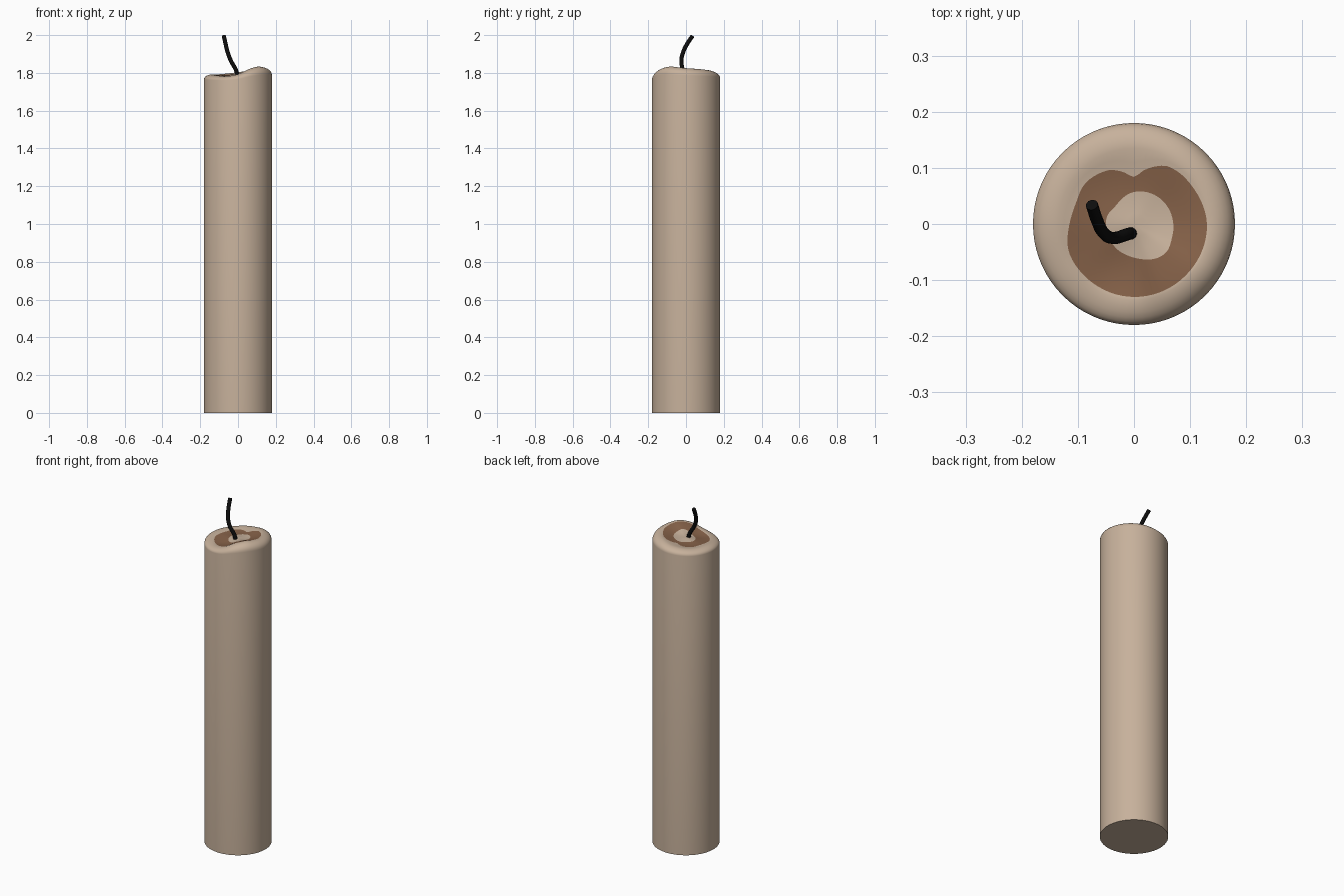
import bpy, bmesh, math

if "Cube" in bpy.data.objects:
    bpy.data.objects.remove(bpy.data.objects["Cube"])

def material(name, rgb):
    m = bpy.data.materials.new(name)
    m.diffuse_color = (*rgb, 1)
    m.use_nodes = True
    m.node_tree.nodes["Principled BSDF"].inputs["Base Color"].default_value = m.diffuse_color
    return m

wax = material("beige wax", (0.57, 0.44, 0.33))
melted = material("brown melted wax", (0.235, 0.12, 0.065))
black = material("burnt black", (0.004, 0.004, 0.004))

def around(table, deg):
    """Smooth periodic interpolation of (degrees, value) pairs."""
    n = len(table)
    for i in range(n):
        a0, v1 = table[i]
        a1, v2 = table[(i + 1) % n]
        span = (a1 - a0) % 360
        d = (deg - a0) % 360
        if d < span:
            t = d / span
            v0, v3 = table[i - 1][1], table[(i + 2) % n][1]
            return 0.5 * (2 * v1 + (v2 - v0) * t + (2 * v0 - 5 * v1 + 4 * v2 - v3) * t * t
                          + (3 * v1 - v0 - 3 * v2 + v3) * t ** 3)

# Uneven rim height and the outlines of the melted ring, by angle
RIM = [(0, 1.825), (30, 1.82), (60, 1.814), (90, 1.803), (135, 1.793), (180, 1.792),
       (215, 1.786), (245, 1.783), (270, 1.793), (295, 1.82), (320, 1.833), (340, 1.83)]
OUTER = [(0, .13), (30, .124), (60, .119), (78, .1), (90, .084), (102, .095), (115, .106),
         (140, .113), (160, .11), (180, .115), (202, .126), (230, .128), (270, .13), (315, .13)]
INNER = [(0, .07), (45, .065), (90, .057), (135, .046), (165, .05), (200, .05),
         (235, .054), (270, .06), (315, .076), (340, .072)]
R, FLAT, CENTRE, N = 0.18, 0.135, 1.797, 72

def top_z(r, rim):
    t = r / FLAT
    return CENTRE + (rim - CENTRE) * t * t * (3 - 2 * t) - 0.007 * math.sin(math.pi * t)

# Candle body: rings from the base, over the rounded rim, to the centre
bm = bmesh.new()
columns = []
for i in range(N):
    deg = i * 360 / N
    a = math.radians(deg)
    rim, ro, ri = around(RIM, deg), around(OUTER, deg), around(INNER, deg)
    drop = 0.022 + (rim - 1.783) * 0.4
    prof = [(R, 0)]
    for k in range(7):
        b = k / 6 * math.pi / 2
        prof.append((FLAT + (R - FLAT) * math.cos(b), rim - drop + drop * math.sin(b)))
    radii = [(FLAT + ro) / 2, ro] + [ro + (ri - ro) * k / 4 for k in range(1, 4)]
    radii += [ri, ri * 2 / 3, ri / 3]
    prof += [(r, top_z(r, rim)) for r in radii]
    columns.append([bm.verts.new((r * math.cos(a), r * math.sin(a), z)) for r, z in prof])
centre = bm.verts.new((0, 0, CENTRE))
for i in range(N):
    c, d = columns[i], columns[(i + 1) % N]
    for j in range(len(c) - 1):
        f = bm.faces.new((c[j], d[j], d[j + 1], c[j + 1]))
        f.material_index = 1 if 9 <= j <= 12 else 0   # ring between the outlines
    bm.faces.new((c[-1], d[-1], centre))
bm.faces.new([c[0] for c in reversed(columns)])
mesh = bpy.data.meshes.new("candle_body")
bm.to_mesh(mesh)
bm.free()
body = bpy.data.objects.new("candle_body", mesh)
bpy.context.collection.objects.link(body)
mesh.materials.append(wax)
mesh.materials.append(melted)
bpy.context.view_layer.objects.active = body
body.select_set(True)
bpy.ops.object.shade_smooth_by_angle(angle=math.radians(50))

# Wick: bent round cord
curve = bpy.data.curves.new("wick", 'CURVE')
curve.dimensions = '3D'
curve.bevel_depth = 0.011
curve.bevel_resolution = 3
curve.use_fill_caps = True
path = [(-.003, -.016, 1.78), (-.011, -.018, 1.815), (-.038, -.025, 1.865),
        (-.055, -.015, 1.91), (-.066, .007, 1.955), (-.075, .034, 1.995)]
s = curve.splines.new('BEZIER')
s.bezier_points.add(len(path) - 1)
for p, co in zip(s.bezier_points, path):
    p.co = co
    p.handle_left_type = p.handle_right_type = 'AUTO'
s.resolution_u = 5
curve.materials.append(black)
wick = bpy.data.objects.new("wick", curve)
bpy.context.collection.objects.link(wick)
